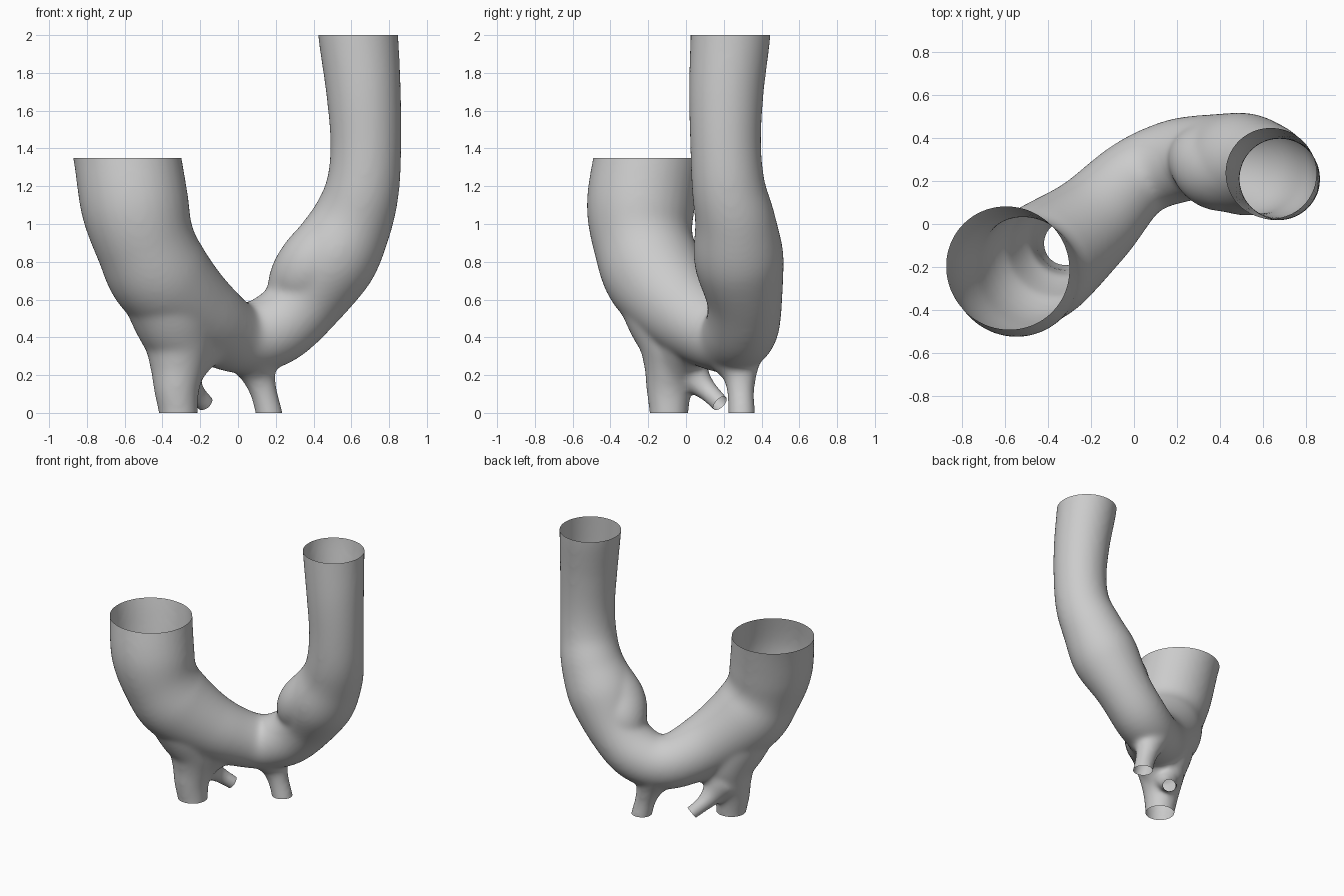
import bpy
import bmesh
import math
from mathutils import Vector

cube = bpy.data.objects.get("Cube")
if cube:
    bpy.data.objects.remove(cube, do_unlink=True)

SIDES = 32
STEPS = 6


def spline(points):
    """Smooth interpolation through (x, y, z, radius) points."""
    pts = [Vector(p) for p in points]
    pts = [2 * pts[0] - pts[1]] + pts + [2 * pts[-1] - pts[-2]]
    out = []
    for a, b, c, d in zip(pts, pts[1:], pts[2:], pts[3:]):
        for i in range(STEPS):
            t = i / STEPS
            out.append(b + 0.5 * t * (c - a + t * (2 * a - 5 * b + 4 * c - d
                                                   + t * (3 * (b - c) + d - a))))
    return out + [pts[-2]]


def add_tube(bm, points):
    """Closed round tube with a varying radius."""
    path = spline(points)
    centres = [p.to_3d() for p in path]
    last = len(path) - 1
    tangent = (centres[1] - centres[0]).normalized()
    side = tangent.orthogonal().normalized()
    rings = []
    for i, p in enumerate(path):
        new = (centres[min(i + 1, last)] - centres[max(i - 1, 0)]).normalized()
        side = tangent.rotation_difference(new) @ side
        tangent = new
        up = tangent.cross(side)
        ring = []
        for k in range(SIDES):
            a = 2 * math.pi * k / SIDES
            ring.append(bm.verts.new(centres[i] + p.w * (math.cos(a) * side + math.sin(a) * up)))
        rings.append(ring)
    for r, s in zip(rings, rings[1:]):
        for k in range(SIDES):
            n = (k + 1) % SIDES
            bm.faces.new((r[k], r[n], s[n], s[k]))
    bm.faces.new(rings[0][::-1])
    bm.faces.new(rings[-1])


def open_end(bm, point, normal, keep_test):
    """Cut a tube end open, only on the faces that pass the test."""
    faces = [f for f in bm.faces if keep_test(f.calc_center_median())]
    geom = set(faces)
    for f in faces:
        geom.update(f.edges)
        geom.update(f.verts)
    bmesh.ops.bisect_plane(bm, geom=list(geom), dist=1e-5, plane_co=point,
                           plane_no=normal, clear_outer=True)


bm = bmesh.new()

# Main arch: wide limb, bend, narrow tall limb
add_tube(bm, [
    (-0.61, -0.18, 1.50, 0.285), (-0.585, -0.205, 1.35, 0.284), (-0.545, -0.24, 1.10, 0.286),
    (-0.49, -0.225, 0.90, 0.265), (-0.40, -0.155, 0.72, 0.268), (-0.20, 0.005, 0.525, 0.225),
    (0.00, 0.205, 0.405, 0.19), (0.19, 0.29, 0.445, 0.195), (0.36, 0.31, 0.60, 0.20),
    (0.50, 0.28, 0.82, 0.238), (0.605, 0.26, 1.02, 0.214), (0.66, 0.225, 1.20, 0.195),
    (0.677, 0.21, 1.42, 0.188), (0.665, 0.213, 1.70, 0.198), (0.637, 0.235, 2.00, 0.212),
    (0.63, 0.24, 2.12, 0.212)])

# Long swelling on the inside of the narrow limb
add_tube(bm, [
    (0.27, 0.32, 0.56, 0.13), (0.325, 0.295, 0.68, 0.173), (0.39, 0.25, 0.78, 0.188),
    (0.48, 0.25, 0.88, 0.19), (0.57, 0.26, 1.00, 0.18)])

# Large lower branch, its flared root running up inside the wide limb
add_tube(bm, [
    (-0.315, -0.09, -0.10, 0.103), (-0.315, -0.09, 0.00, 0.103), (-0.325, -0.09, 0.13, 0.121),
    (-0.318, -0.075, 0.25, 0.150), (-0.315, -0.07, 0.38, 0.188), (-0.35, -0.105, 0.54, 0.222),
    (-0.42, -0.17, 0.75, 0.235), (-0.48, -0.22, 0.92, 0.20)])

# Web between that branch and the arch
add_tube(bm, [
    (-0.30, -0.07, 0.18, 0.09), (-0.24, -0.02, 0.33, 0.14), (-0.15, 0.05, 0.45, 0.17)])

# Medium lower branch
add_tube(bm, [
    (0.185, 0.295, -0.10, 0.072), (0.165, 0.295, 0.00, 0.072), (0.137, 0.29, 0.11, 0.072),
    (0.11, 0.285, 0.20, 0.091), (0.09, 0.27, 0.28, 0.138), (0.08, 0.26, 0.36, 0.16)])

# Small slanted branch
tip = Vector((-0.175, 0.18, 0.056))
tip_direction = Vector((0.065, 0.08, -0.08)).normalized()
add_tube(bm, [
    (-0.30, 0.00, 0.25, 0.13), (-0.265, 0.06, 0.175, 0.08), (-0.23, 0.12, 0.116, 0.056),
    (*tip, 0.050), (*(tip + 0.085 * tip_direction), 0.050)])

bmesh.ops.recalc_face_normals(bm, faces=bm.faces[:])
mesh = bpy.data.meshes.new("branched_vessel")
bm.to_mesh(mesh)
bm.free()
vessel = bpy.data.objects.new("branched_vessel", mesh)
bpy.context.collection.objects.link(vessel)

# Fuse the tubes and soften the joins
remesh = vessel.modifiers.new("fuse", 'REMESH')
remesh.mode = 'VOXEL'
remesh.voxel_size = 0.014
soften = vessel.modifiers.new("soften", 'SMOOTH')
soften.factor = 0.5
soften.iterations = 22
bpy.context.view_layer.update()

bm = bmesh.new()
bm.from_object(vessel, bpy.context.evaluated_depsgraph_get())
vessel.modifiers.clear()

# Open all five ends into a thin hollow skin
open_end(bm, tip, tip_direction, lambda c: (c - tip).length < 0.16)
open_end(bm, Vector((0, 0, 2.005)), Vector((0, 0, 1)), lambda c: c.z > 1.8)
open_end(bm, Vector((0, 0, 1.355)), Vector((0, 0, 1)), lambda c: c.x < 0 and c.z > 1.1)
open_end(bm, Vector((0, 0, 0.005)), Vector((0, 0, -1)), lambda c: c.z < 0.1)
bmesh.ops.translate(bm, verts=bm.verts[:], vec=(0, 0, -min(v.co.z for v in bm.verts)))
for f in bm.faces:
    f.smooth = True
bm.to_mesh(mesh)
bm.free()

# Single grey colour
grey = bpy.data.materials.new("light_grey")
grey.use_nodes = True
colour = (0.6, 0.6, 0.6, 1.0)
grey.diffuse_color = colour
grey.node_tree.nodes["Principled BSDF"].inputs["Base Color"].default_value = colour
mesh.materials.clear()
mesh.materials.append(grey)
